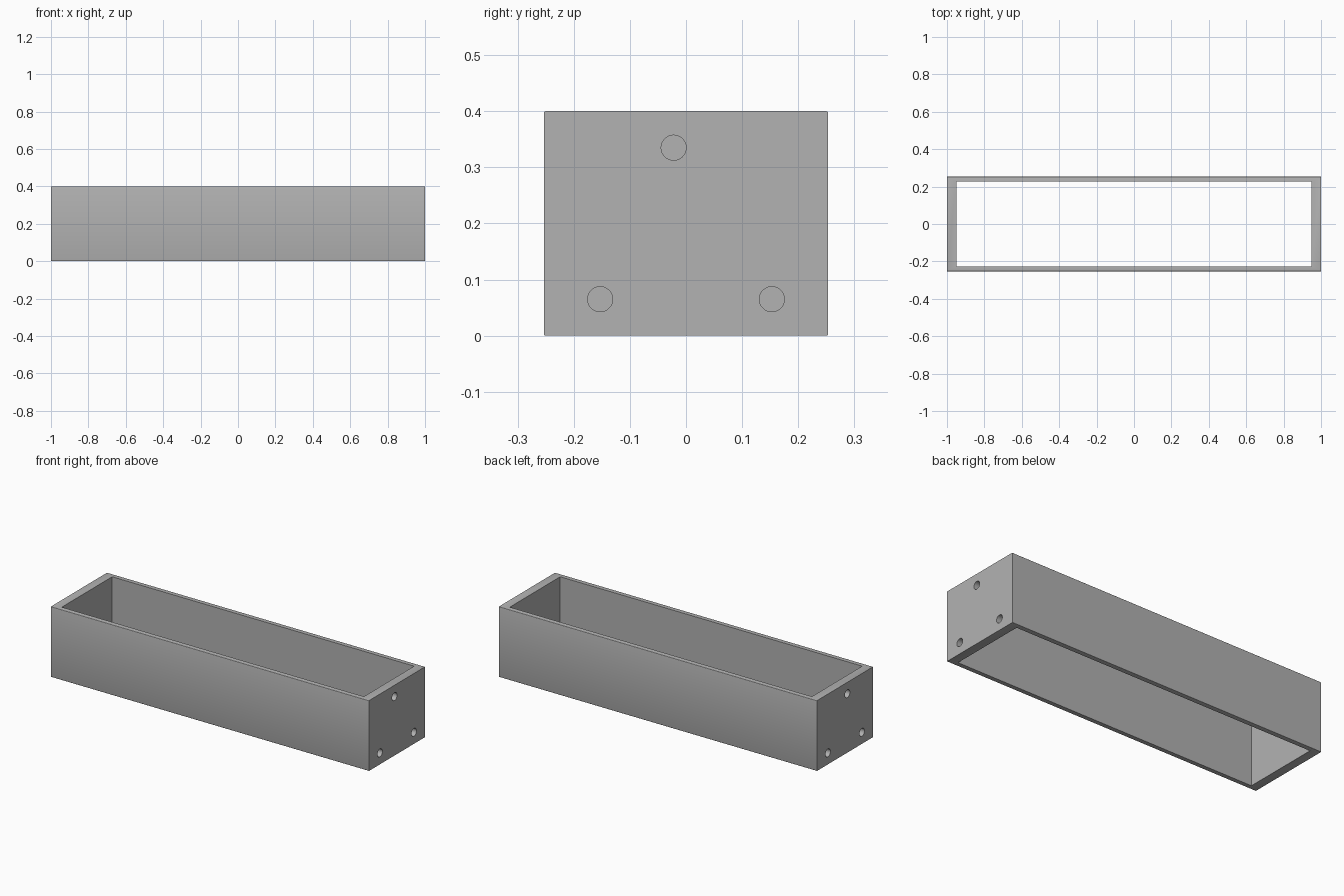
import bpy
import math

cube = bpy.data.objects.get("Cube")
if cube:
    bpy.data.objects.remove(cube, do_unlink=True)

LENGTH, WIDTH, HEIGHT = 2.0, 0.506, 0.4
END_WALL, SIDE_WALL = 0.05, 0.027
HOLE_RADIUS, HOLE_DEPTH = 0.0223, 0.04
HOLES = [(-0.153, 0.065), (0.153, 0.065), (-0.022, 0.335)]

grey = bpy.data.materials.new("plain grey")
grey.use_nodes = True
colour = (0.448, 0.448, 0.448, 1)
grey.diffuse_color = colour
grey.node_tree.nodes["Principled BSDF"].inputs["Base Color"].default_value = colour


def box(name, size):
    bpy.ops.mesh.primitive_cube_add(size=1, location=(0, 0, HEIGHT / 2))
    ob = bpy.context.object
    ob.name = name
    ob.scale = size
    bpy.ops.object.transform_apply(location=True, rotation=False, scale=True)
    ob.data.materials.append(grey)
    return ob


def apply_modifier(ob, mod):
    bpy.ops.object.select_all(action="DESELECT")
    ob.select_set(True)
    bpy.context.view_layer.objects.active = ob
    bpy.ops.object.modifier_apply(modifier=mod.name)


def cut(ob, cutter):
    cutter.hide_render = True
    mod = ob.modifiers.new("cut", "BOOLEAN")
    mod.operation = "DIFFERENCE"
    mod.solver = "EXACT"
    mod.object = cutter
    apply_modifier(ob, mod)
    bpy.data.objects.remove(cutter, do_unlink=True)


# Outer block with its four long edges slightly rounded
frame = box("box_frame", (LENGTH, WIDTH, HEIGHT))
weights = frame.data.attributes.new("bevel_weight_edge", "FLOAT", "EDGE")
for edge in frame.data.edges:
    a, b = (frame.data.vertices[i].co for i in edge.vertices)
    weights.data[edge.index].value = 1.0 if abs(a.x - b.x) > 1 else 0.0
bevel = frame.modifiers.new("edge rounding", "BEVEL")
bevel.limit_method = "WEIGHT"
bevel.width = 0.003
bevel.segments = 3
apply_modifier(frame, bevel)

# Open well, running right through from top to bottom
cut(frame, box("well_cutter", (LENGTH - 2 * END_WALL, WIDTH - 2 * SIDE_WALL, HEIGHT * 2)))

# Three blind screw holes in each end
for side in (-1, 1):
    for y, z in HOLES:
        bpy.ops.mesh.primitive_cylinder_add(
            vertices=40, radius=HOLE_RADIUS, depth=HOLE_DEPTH * 2,
            location=(side * LENGTH / 2, y, z), rotation=(0, math.pi / 2, 0))
        drill = bpy.context.object
        drill.data.materials.append(grey)
        cut(frame, drill)

bpy.ops.object.shade_smooth_by_angle(angle=math.radians(35))
